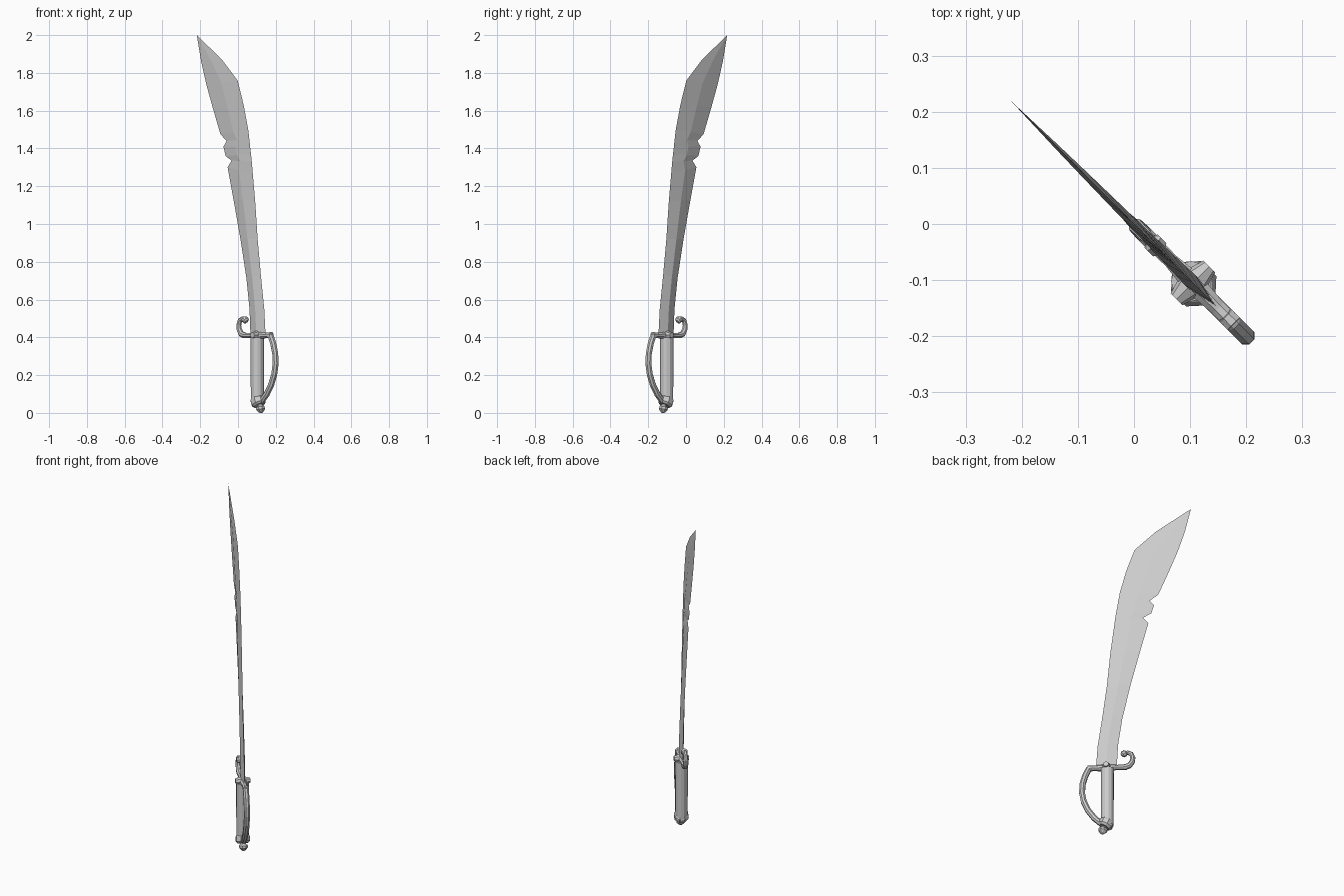
import bpy, bmesh, math
from mathutils import Vector, Matrix

cube = bpy.data.objects.get("Cube")
if cube:
    bpy.data.objects.remove(cube, do_unlink=True)

steel = bpy.data.materials.new("grey_steel")
steel.use_nodes = True
COLOUR = (0.6, 0.6, 0.6, 1)
steel.diffuse_color = COLOUR
steel.node_tree.nodes["Principled BSDF"].inputs["Base Color"].default_value = COLOUR

# The sword lies in a vertical plane turned 45 degrees; x is stretched to match
TURN = Matrix.Rotation(-math.pi / 4, 4, 'Z')
S = math.sqrt(2)


def finish(name, bm):
    bmesh.ops.recalc_face_normals(bm, faces=bm.faces)
    bm.transform(TURN)
    mesh = bpy.data.meshes.new(name)
    bm.to_mesh(mesh)
    bm.free()
    mesh.materials.append(steel)
    obj = bpy.data.objects.new(name, mesh)
    bpy.context.collection.objects.link(obj)
    return obj


def tube(name, path, sides=8):
    """Loft rings along a planar path of (x, z, radius)."""
    bm = bmesh.new()
    pts = [Vector((x * S, 0, z)) for x, z, r in path]
    rings = []
    for i, p in enumerate(pts):
        d = (pts[min(i + 1, len(pts) - 1)] - pts[max(i - 1, 0)]).normalized()
        side = Vector((0, 1, 0))
        up = d.cross(side)
        ring = []
        for k in range(sides):
            t = 2 * math.pi * (k + 0.5) / sides
            ring.append(bm.verts.new(p + (side * math.cos(t) + up * math.sin(t)) * path[i][2]))
        rings.append(ring)
    for a, b in zip(rings, rings[1:]):
        for k in range(sides):
            n = (k + 1) % sides
            bm.faces.new((a[k], a[n], b[n], b[k]))
    bm.faces.new(rings[0])
    bm.faces.new(rings[-1])
    return finish(name, bm)


# Blade: rows of cutting edge (x, z), spine (x, z) and ridge half thickness
rows = [
    (.066, .41, .146, .41, .013), (.061, .55, .139, .55, .013),
    (.045, .71, .121, .73, .012), (.013, .92, .104, .92, .011),
    (-.024, 1.13, .091, 1.12, .010), (-.055, 1.30, .078, 1.27, .009),
    (-.034, 1.336, .073, 1.33, .009), (-.066, 1.36, .069, 1.37, .009),
    (-.077, 1.41, .064, 1.41, .009), (-.060, 1.44, .060, 1.45, .008),
    (-.093, 1.475, .054, 1.50, .008), (-.135, 1.62, .030, 1.63, .007),
    (-.168, 1.74, -.002, 1.76, .006), (-.195, 1.86, -.085, 1.87, .004),
]
bm = bmesh.new()
loops = []
for xe, ze, xs, zs, h in rows:
    edge, spine = Vector((xe * S, 0, ze)), Vector((xs * S, 0, zs))
    mid = edge.lerp(spine, 0.5)
    off = Vector((0, h, 0))
    loops.append([bm.verts.new(v) for v in (edge, mid - off, spine, mid + off)])
for a, b in zip(loops, loops[1:]):
    for k in range(4):
        n = (k + 1) % 4
        bm.faces.new((a[k], a[n], b[n], b[k]))
tip = bm.verts.new((-.218 * S, 0, 2))
for k in range(4):
    bm.faces.new((loops[-1][k], loops[-1][(k + 1) % 4], tip))
bm.faces.new(loops[0])
finish("blade", bm)

# Grip and the parts around it
tube("grip", [(.102, .05, .034), (.102, .40, .036)], 12)
tube("pommel_collar", [(.100, .082, .034), (.103, .073, .041), (.110, .050, .041), (.114, .040, .030)])
tube("pommel", [(.114, .046, .014), (.117, .036, .016), (.118, .030, .025),
                (.120, .018, .025), (.122, .003, .012), (.122, .000, .006)])

# Guard bar with its curled end, and the knuckle bow down to the pommel
tube("guard_bar", [(.178, .412, .017), (.150, .410, .015), (.105, .410, .021),
                   (.065, .410, .014), (.028, .410, .016)])
tube("curled_quillon", [(.034, .410, .016), (.018, .418, .016), (.007, .440, .015), (.004, .465, .014),
                        (.010, .489, .013), (.024, .499, .012), (.036, .494, .012)])
tube("quillon_tip", [(.028, .500, .010), (.033, .497, .018), (.043, .488, .018), (.047, .483, .009)])
tube("knuckle_bow", [(.160, .412, .017), (.174, .405, .017), (.187, .365, .017), (.197, .315, .017),
                     (.199, .260, .017), (.192, .205, .017), (.176, .150, .017),
                     (.152, .100, .017), (.122, .058, .016)])

# Knobs across the guard centre
bm = bmesh.new()
for s in (-1, 1):
    place = Matrix.Translation((.105 * S, s * .026, .412)) @ Matrix.Rotation(-s * math.pi / 2, 4, 'X')
    bmesh.ops.create_cone(bm, cap_ends=True, segments=8, radius1=.024, radius2=.015, depth=.03, matrix=place)
finish("guard_knobs", bm)
